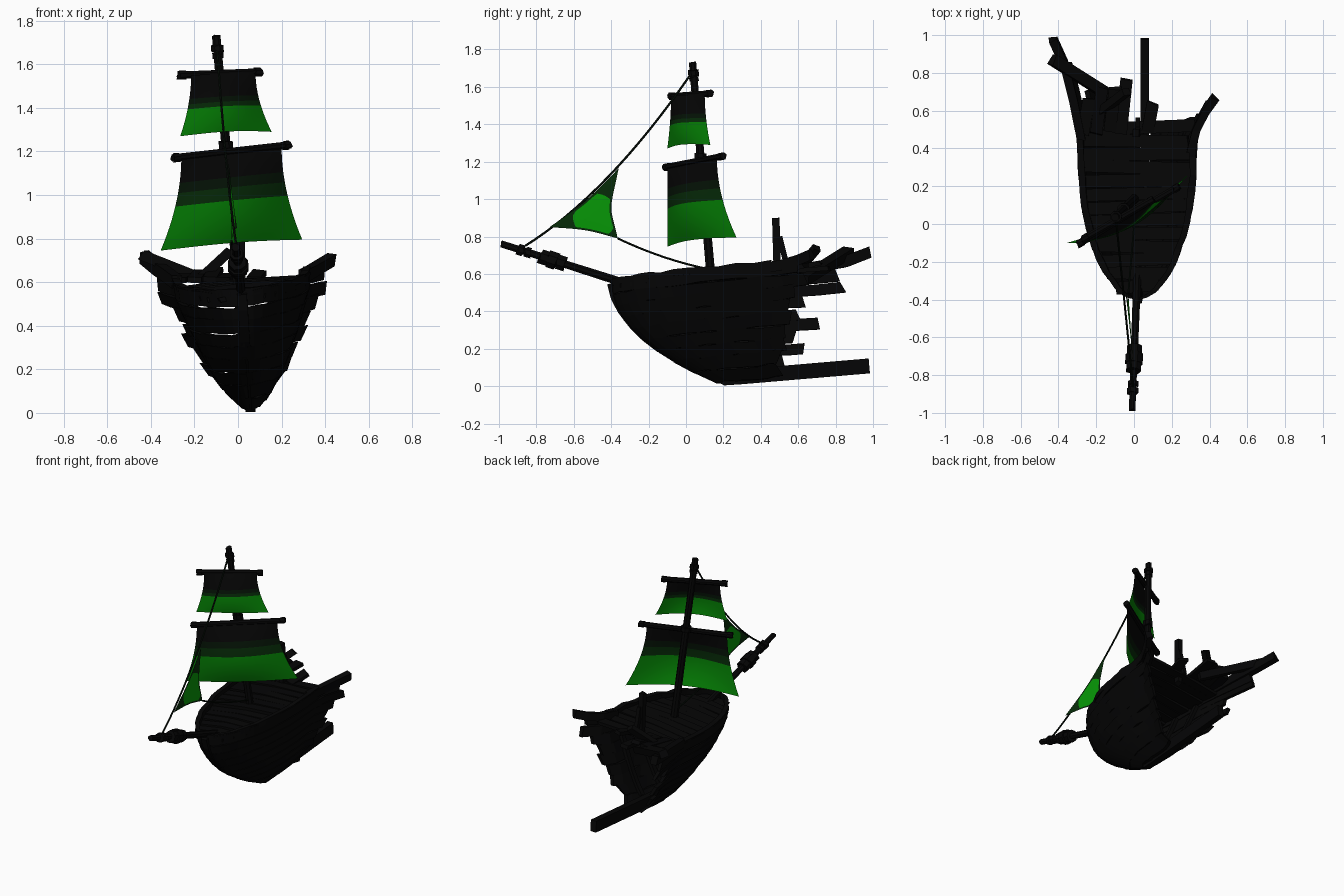
import bpy, bmesh, math, random
from mathutils import Vector as V

random.seed(4)
if "Cube" in bpy.data.objects:
    bpy.data.objects.remove(bpy.data.objects["Cube"])


def material(name, rgb):
    m = bpy.data.materials.new(name)
    m.use_nodes = True
    m.diffuse_color = (*rgb, 1)
    bsdf = m.node_tree.nodes["Principled BSDF"]
    bsdf.inputs["Base Color"].default_value = (*rgb, 1)
    bsdf.inputs["Roughness"].default_value = 0.9
    return m


WOOD = material("charred wood", (.0016, .0016, .0017))
ROPE = material("dark rope", (.002, .005, .0025))
CLOTH = [material("black cloth", (.0018, .0018, .0018)), material("deep green cloth", (.0016, .007, .002)),
         material("dark green cloth", (.002, .024, .0025)), material("green cloth", (.0015, .22, .0015)),
         material("bright green cloth", (.002, .31, .002))]


def finish(name, bm, mats, smooth=False):
    bmesh.ops.recalc_face_normals(bm, faces=bm.faces)
    me = bpy.data.meshes.new(name)
    bm.to_mesh(me)
    bm.free()
    for m in mats:
        me.materials.append(m)
    for p in me.polygons:
        p.use_smooth = smooth
    ob = bpy.data.objects.new(name, me)
    bpy.context.collection.objects.link(ob)


def loft(name, rings, mat=WOOD):
    """Skin a row of equal rings and cap both ends."""
    bm = bmesh.new()
    vs = [[bm.verts.new(p) for p in r] for r in rings]
    n = len(vs[0])
    for a, b in zip(vs, vs[1:]):
        for i in range(n):
            j = (i + 1) % n
            bm.faces.new((a[i], a[j], b[j], b[i]))
    bm.faces.new(vs[0])
    bm.faces.new(vs[-1])
    finish(name, bm, [mat])


def sweep(name, pts, w, h, n=4, taper=1, rough=0, hint=(1, 0, 0), mat=WOOD):
    """Sweep a box (n=4) or round section along a path."""
    pts = [V(p) for p in pts]
    rings, last = [], len(pts) - 1
    for k, p in enumerate(pts):
        t = (pts[min(k + 1, last)] - pts[max(k - 1, 0)]).normalized()
        side = (V(hint) - t * t.dot(V(hint))).normalized()
        up = side.cross(t)
        s = (1 + (taper - 1) * k / last) * (math.sqrt(2) if n == 4 else 1) / 2
        ring = []
        for i in range(n):
            a = (i + .5) * math.tau / n
            ring.append(p + side * math.cos(a) * w * s + up * math.sin(a) * h * s
                        + t * random.uniform(-rough, rough))
        rings.append(ring)
    loft(name, rings, mat)


def line(a, b, n=4, sag=0):
    a, b = V(a), V(b)
    return [a.lerp(b, i / n) - V((0, 0, sag * 4 * (i / n) * (1 - i / n))) for i in range(n + 1)]


# Hull form: level is height above the keel, the hull is rolled and pitched slightly
def bow_y(level):
    u = min(level / .6, 1)
    return .2 - .6 * (1 - (1 - u) ** 2)


def half_width(level, y, side=-1):
    q = max(0, (.35 - y) / (.35 - bow_y(level)))
    full = .303 * min(1, level / .55) ** .6
    splay = .55 * max(0, y - .48) if side > 0 else .22 * max(0, y - .45)
    return full * max(0, 1 - q * q) ** .55 + splay


def ship(off, y, level):
    return V((.06 - .07 * level + off, y, level + .085 * (y - .2) + .09 * off))


def hull_plank(name, side, lo, hi, end, steps=14, thick=.022):
    rings = []
    cut = random.uniform(-.025, .025)
    for k in range(steps + 1):
        t = (k / steps) ** 1.7
        wob = random.uniform(-.005, .005)
        ring = []
        for level, inset, sgn in ((lo, 0, -1), (hi, -.004, 1), (hi, thick, 1), (lo, thick, -1)):
            y = bow_y(level) + t * (end + cut * sgn - bow_y(level))
            w = max(.004, half_width(level, y, side) + wob + .006 - inset)
            ring.append(ship(side * w, y, level + wob))
        rings.append(ring)
    loft(name, rings)


ENDS = {1: (.5, .5, .53, .53, .56, .55, .58, .64, .6), -1: (.5, .52, .63, .58, .71, .6, .63, .84, .81)}
for side, label in ((1, "left"), (-1, "right")):
    for i, end in enumerate(ENDS[side]):
        lo = .02 + i * .065
        hull_plank(f"{label}_hull_plank_{i + 1}", side, lo, lo + .067 + random.uniform(-.009, .003), end)
    # Bulwark board over the top strake
    hull_plank(f"{label}_bulwark", side, .585, .62, .45, thick=.03)
    # Inner ribs
    for k in range(3):
        y = -.05 + .2 * k
        levels = [.06 + .07 * j for j in range(8)]
        pts = [ship(side * max(.005, half_width(l, y) - .025), y, l) for l in levels if bow_y(l) < y - .03]
        sweep(f"{label}_rib_{k + 1}", pts, .035, .03, hint=(0, 1, 0))

# Keel and stem in one timber
path = [ship(0, bow_y(l) + .015, l + .042) for l in [.56 - .07 * i for i in range(9)]]
path += [ship(0, y, .042) for y in (.3, .6, .98)]
sweep("keel", path, .045, .08)

# Deck boards laid across the ship
for i in range(13):
    y = -.33 + i * .07
    w = half_width(.575, y) - .008
    a, b = -w, w
    if i > 10:
        b -= random.uniform(0, .1)
    skew = random.uniform(-.012, .012)
    z = .575 + random.uniform(-.006, .01)
    sweep(f"deck_board_{i + 1}", [ship(a, y - skew, z), ship((a + b) / 2, y, z + .01), ship(b, y + skew, z)],
          .067, .022, hint=(0, 1, 0), rough=.008)
for i, (x, end) in enumerate(((-.24, .66), (-.17, .72), (-.1, .72), (-.04, .76), (.1, .64))):
    sweep(f"broken_deck_board_{i + 1}", line((x - .03, .48, .61), (x, end, .63 + .015 * (i % 3))), .065, .025, rough=.012)

# Broken stern timbers
sweep("right_stern_rail", [(-.28, .45, .6), (-.32, .65, .63), (-.37, .85, .665), (-.43, .98, .715)],
      .045, .06, rough=.01)
sweep("left_stern_rail", [(.3, .38, .63), (.33, .5, .645), (.38, .6, .675), (.43, .67, .705)], .042, .055, rough=.01)
sweep("fallen_beam", line((-.43, .87, .72), (-.05, .63, .57)), .06, .05, hint=(0, 1, 0), rough=.01)
sweep("leaning_beam", line((-.04, .7, .74), (-.17, .6, .62)), .04, .045, hint=(0, 1, 0), rough=.008)
sweep("stern_post", line((.02, .49, .55), (.01, .48, .9)), .035, .04, rough=.012)
sweep("stern_brace", line((.02, .5, .8), (.02, .55, .6)), .025, .03)

# Mast, bowsprit and lashings
MAST_FOOT, MAST_TOP = V((.045, .175, .1)), V((-.1, .035, 1.73))
sweep("mast", line(MAST_FOOT, MAST_TOP, 8), .056, .056, n=8, taper=.75, rough=.005)
SPRIT_FOOT, SPRIT_TIP = V((.02, -.2, .51)), V((-.01, -.985, .76))
sweep("bowsprit", line(SPRIT_FOOT, SPRIT_TIP, 8), .046, .05, n=8, taper=.8, rough=.012)


def lashing(name, a, b, f, length, size):
    c, d = a.lerp(b, f), (b - a).normalized() * length / 2
    sweep(name, line(c - d, c + d, 2), size, size, n=8, rough=.008)


for i, (f, length, size) in enumerate(((.595, .045, .085), (.655, .05, .1), (.71, .045, .085), (.82, .03, .06), (.87, .025, .065))):
    lashing(f"bowsprit_lashing_{i + 1}", SPRIT_FOOT, SPRIT_TIP, f, length, size)
for i, (f, length, size) in enumerate(((.965, .025, .062), (.945, .02, .055), (.69, .04, .07))):
    lashing(f"mast_lashing_{i + 1}", MAST_FOOT, MAST_TOP, f, length, size)


# Square sails with yards
def square_sail(name, yard, top, bottom, bands, belly):
    a, b = V(yard[0]), V(yard[1])
    sweep(name + "_yard", line(a, b, 6), .036, .038, n=8, rough=.006, hint=(0, 0, 1))
    for label, f in (("_right_yard_cap", .03), ("_left_yard_cap", .97)):
        lashing(name + label, a, b, f, .03, .043)
    forward = (b - a).cross(V((0, 0, 1))).normalized()
    rows = sorted({i / 12 for i in range(13)} | set(bands))
    cols = 16
    (tl, tr), (bl, br) = [[V(p) for p in e] for e in (top, bottom)]
    bm = bmesh.new()
    grid = []
    for v in rows:
        left, right = tl.lerp(bl, v ** 1.9), tr.lerp(br, v ** 1.9)
        left.z, right.z = tl.z + (bl.z - tl.z) * v, tr.z + (br.z - tr.z) * v
        row = []
        for i in range(cols + 1):
            u = i / cols
            arch = math.sin(math.pi * u)
            p = left.lerp(right, u) + forward * belly * arch * math.sin(math.pi * .7 * v)
            row.append(bm.verts.new(p + V((0, 0, .012 * arch * v))))
        grid.append(row)
    for r in range(len(rows) - 1):
        for i in range(cols):
            f = bm.faces.new((grid[r][i], grid[r][i + 1], grid[r + 1][i + 1], grid[r + 1][i]))
            f.material_index = sum(rows[r] >= t for t in bands)
    finish(name, bm, CLOTH[:4], True)


square_sail("main_sail", ((-.3, -.11, 1.17), (.24, .2, 1.23)), ((-.26, -.1, 1.17), (.2, .165, 1.22)),
            ((-.355, -.1, .745), (.295, .27, .795)), (.27, .38, .525), .07)
square_sail("top_sail", ((-.27, -.08, 1.55), (.1, .13, 1.565)), ((-.215, -.08, 1.55), (.08, .1, 1.565)),
            ((-.265, -.1, 1.27), (.155, .13, 1.29)), (.39, .48, .56), .045)

# Torn triangular head sail with a bright patch
head, tack, clew = V((-.045, -.36, 1.165)), V((-.005, -.73, .85)), V((-.03, -.365, .79))
heart = V((-.022, -.485, .91))
outer = []
for a, b, pull in ((head, tack, .15), (tack, clew, .15), (clew, head, .3)):
    for i in range(10):
        t = i / 10
        p = a.lerp(b, t)
        outer.append(p.lerp(heart, pull * math.sin(math.pi * t)))
bm = bmesh.new()
rim = [bm.verts.new(p) for p in outer]
patch = [bm.verts.new(heart + (p - heart) * min(.88, .12 / (p - heart).length)) for p in outer]
mid = bm.verts.new(heart)
for i in range(len(rim)):
    j = (i + 1) % len(rim)
    bm.faces.new((rim[i], rim[j], patch[j], patch[i]))
    bm.faces.new((patch[i], patch[j], mid)).material_index = 1
finish("head_sail", bm, [CLOTH[2], CLOTH[4]], True)

# Rigging
stay_foot = V((-.005, -.86, .75))
sweep("fore_stay", line((-.095, .02, 1.66), stay_foot, 16, sag=.09), .012, .012, n=6, mat=ROPE)
sweep("head_sail_sheet", line(clew, (.01, .1, .63), 10, sag=.015), .011, .011, n=6, mat=ROPE)
